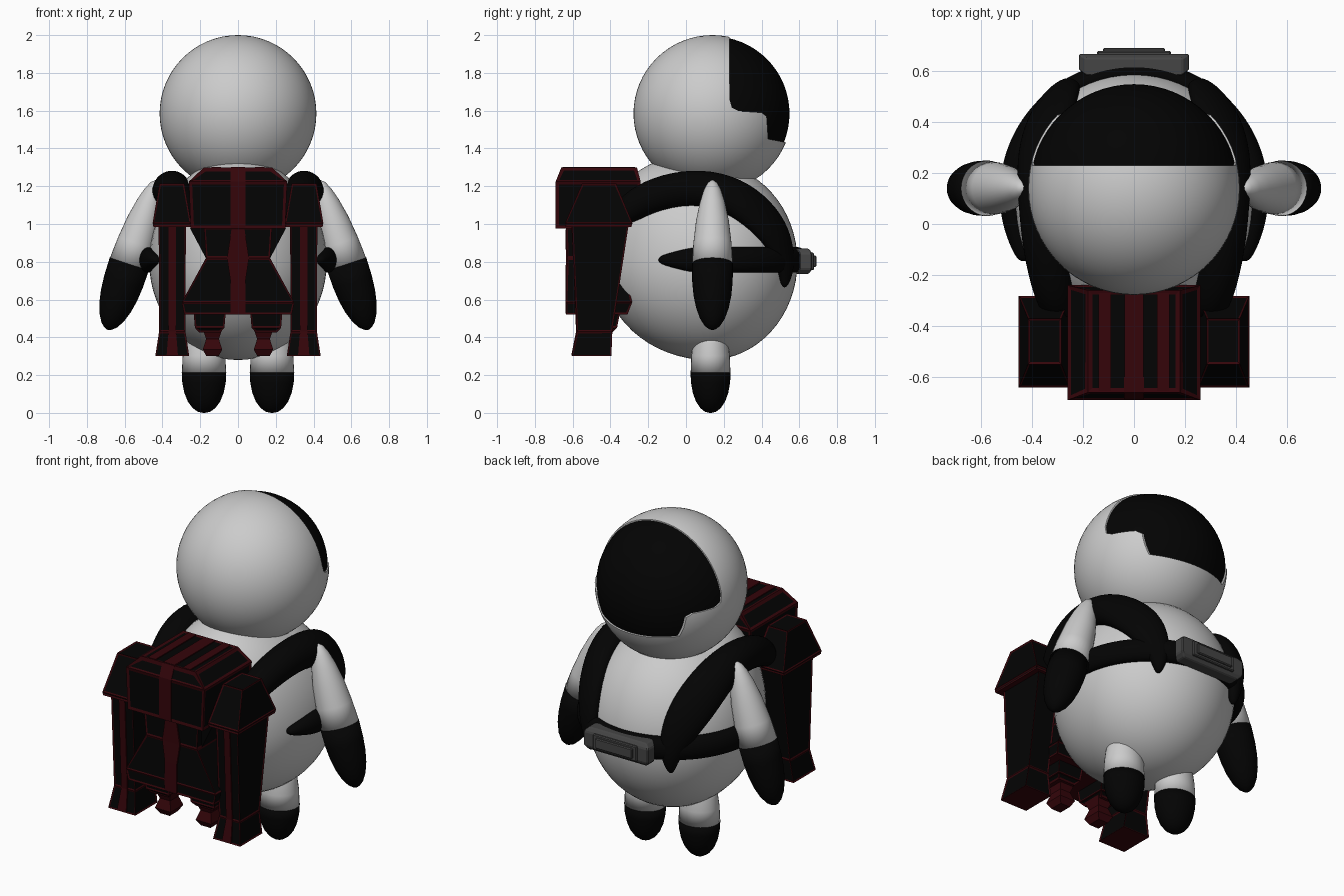
import bpy, bmesh
from math import sin, cos, pi, radians
from mathutils import Vector

if "Cube" in bpy.data.objects:
    bpy.data.objects.remove(bpy.data.objects["Cube"])


def material(name, rgb):
    m = bpy.data.materials.new(name)
    m.diffuse_color = (*rgb, 1)
    m.use_nodes = True
    m.node_tree.nodes["Principled BSDF"].inputs["Base Color"].default_value = m.diffuse_color
    return m


BLACK = material("black", (0.001, 0.001, 0.001))
RED = material("dark_red", (0.035, 0.0015, 0.003))
GREY = material("dark_grey", (0.06, 0.06, 0.06))
CENTRE = Vector((0, 0.12, 0.80))


def finish(name, bm, mats=(), smooth=False, mirror=False, bevel=0, subsurf=0):
    bmesh.ops.recalc_face_normals(bm, faces=bm.faces)
    me = bpy.data.meshes.new(name)
    bm.to_mesh(me)
    bm.free()
    for m in mats:
        me.materials.append(m)
    ob = bpy.data.objects.new(name, me)
    bpy.context.collection.objects.link(ob)
    if smooth:
        me.shade_smooth()
    if bevel:
        b = ob.modifiers.new("bevel", 'BEVEL')
        b.width, b.segments = bevel, 1
    if subsurf:
        s = ob.modifiers.new("subsurf", 'SUBSURF')
        s.levels = s.render_levels = subsurf
    if mirror:
        ob.modifiers.new("mirror", 'MIRROR')
    return ob


def ball(centre, radii, seg=64):
    bm = bmesh.new()
    bmesh.ops.create_uvsphere(bm, u_segments=seg, v_segments=seg // 2, radius=1)
    for v in bm.verts:
        v.co = Vector([c + r * k for c, r, k in zip(centre, radii, v.co)])
    return bm


def bridge(bm, rings):
    for a, b in zip(rings, rings[1:]):
        n = len(a)
        for i in range(n):
            bm.faces.new((a[i], a[(i + 1) % n], b[(i + 1) % n], b[i]))
    bm.faces.new(rings[0])
    bm.faces.new(rings[-1])


def limb(name, start, end, profile, mats=(), squash=1.0):
    """Round limb: profile of (fraction along the axis, radius)."""
    start, end = Vector(start), Vector(end)
    axis = end - start
    u = Vector((0, 1, 0))
    w = axis.normalized().cross(u).normalized()
    bm = bmesh.new()
    rings = [[bm.verts.new(start + axis * t + u * r * squash * cos(2 * pi * i / 32) + w * r * sin(2 * pi * i / 32))
              for i in range(32)] for t, r in profile]
    bridge(bm, rings)
    return finish(name, bm, mats, True, True)


def strap(name, path, mirror):
    """Padded band over the body: path of (point, half width, half thickness)."""
    bm = bmesh.new()
    pts = [Vector(p) for p, _, _ in path]
    rings = []
    for i, (_, wid, thick) in enumerate(path):
        t = (pts[min(i + 1, len(pts) - 1)] - pts[max(i - 1, 0)]).normalized()
        n = pts[i] - CENTRE
        n = (n - t * n.dot(t)).normalized()
        b = t.cross(n)
        rings.append([bm.verts.new(pts[i] + b * wid * cos(k * pi / 5) + n * thick * sin(k * pi / 5))
                      for k in range(10)])
    bridge(bm, rings)
    return finish(name, bm, [BLACK], True, mirror, subsurf=2)


def loft(name, sections, mats, cx=0, inset=0, mirror=False, bevel=0):
    """Stack of rectangles (z, half width, y front, y back); inset faces become dark panels."""
    bm = bmesh.new()
    rings = [[bm.verts.new(p) for p in ((cx - w, y0, z), (cx + w, y0, z), (cx + w, y1, z), (cx - w, y1, z))]
             for z, w, y0, y1 in sections]
    bridge(bm, rings)
    bmesh.ops.recalc_face_normals(bm, faces=bm.faces)
    if inset:
        bm.normal_update()
        panels = [f for f in bm.faces if f.normal.z > -0.9]
        bmesh.ops.inset_individual(bm, faces=panels, thickness=inset, depth=-0.004)
        for f in panels:
            f.material_index = 1
    return finish(name, bm, mats, False, mirror, bevel)


# Helmet: hollow shell with a stepped opening cut through from side to side
HEAD = (0, 0.14, 1.585)
head = finish("helmet", ball(HEAD, (0.415, 0.418, 0.415)), smooth=True)
shell = head.modifiers.new("shell", 'SOLIDIFY')
shell.thickness, shell.offset = 0.02, -1
bm = bmesh.new()
outline = [(0.23, 2.1), (0.23, 1.66), (0.243, 1.615), (0.28, 1.598), (0.40, 1.59), (0.427, 1.57),
           (0.435, 1.45), (0.70, 1.40), (0.70, 2.1)]
bridge(bm, [[bm.verts.new((x, y, z)) for y, z in outline] for x in (-0.6, 0.6)])
cutter = finish("visor_cutter", bm)
cutter.hide_render = True
cut = head.modifiers.new("opening", 'BOOLEAN')
cut.operation, cut.object, cut.solver = 'DIFFERENCE', cutter, 'EXACT'
bpy.context.view_layer.objects.active = head
head.select_set(True)
for m in ("shell", "opening"):
    bpy.ops.object.modifier_apply(modifier=m)
bpy.ops.object.shade_smooth_by_angle(angle=radians(35))
bpy.data.objects.remove(cutter)

# Visor: slightly smaller sphere behind the opening
bm = ball(HEAD, (0.408,) * 3)
for co, no in (((0, 0.22, 0), (0, 1, 0)), ((0, 0, 1.40), (0, 0, 1))):
    bmesh.ops.bisect_plane(bm, geom=bm.verts[:] + bm.edges[:] + bm.faces[:],
                           plane_co=co, plane_no=no, clear_inner=True)
finish("visor", bm, [BLACK], True)

# Round body, fuller towards the pack and raised behind the neck
bm = ball(CENTRE, (0.47, 0.47, 0.52))
for v in bm.verts:
    if v.co.y < CENTRE.y:
        v.co.y = CENTRE.y + (v.co.y - CENTRE.y) * 1.21
    v.co.z += 0.56 * max(0, 0.14 - v.co.y) * max(0, v.co.z - 0.8)
finish("body", bm, smooth=True)

# Arms with gloves
A, B = (0.43, 0.14, 1.23), (0.69, 0.14, 0.44)
limb("arm", A, B, [(0, 0.008), (0.02, 0.027), (0.07, 0.047), (0.15, 0.067), (0.27, 0.087), (0.42, 0.101), (0.57, 0.108)])
limb("glove", A, B, [(0.56, 0.109), (0.68, 0.107), (0.77, 0.10), (0.85, 0.087), (0.92, 0.067), (0.97, 0.042),
                     (0.993, 0.019), (1, 0.003)], [BLACK])

# Legs with boots
L0, L1 = (0.18, 0.13, 0.42), (0.18, 0.13, 0)
limb("leg", L0, L1, [(0, 0.09), (0.12, 0.104), (0.28, 0.113), (0.49, 0.117)], (), 0.9)
limb("boot", L0, L1, [(0.49, 0.118), (0.62, 0.115), (0.75, 0.104), (0.86, 0.085), (0.94, 0.06), (0.985, 0.033),
                      (1, 0.006)], [BLACK], 0.9)

# Shoulder straps
strap("shoulder_strap", [((0.29, -0.36, 1.03), 0.07, 0.06), ((0.31, -0.27, 1.11), 0.09, 0.09),
                         ((0.34, -0.10, 1.175), 0.10, 0.105), ((0.355, 0.08, 1.195), 0.105, 0.105),
                         ((0.36, 0.25, 1.155), 0.12, 0.095), ((0.335, 0.40, 1.045), 0.13, 0.07),
                         ((0.30, 0.485, 0.93), 0.11, 0.06), ((0.275, 0.52, 0.82), 0.08, 0.05),
                         ((0.265, 0.53, 0.745), 0.05, 0.04), ((0.265, 0.52, 0.66), 0.015, 0.018)], True)

# Waist belt, pointed at both ends
belt = []
for i in range(25):
    a = radians(-28 + 236 * i / 24)
    k = min(1, (min(i, 24 - i) + 0.7) / 2.6)
    stretch = 1.21 if sin(a) < 0 else 1
    belt.append(((0.48 * cos(a), 0.12 + 0.475 * sin(a) * stretch, 0.81), 0.072 * k, 0.022 + 0.03 * k))
strap("belt", belt, False)

# Belt buckle: plate, raised block and rim
loft("buckle_plate", [(0.735, 0.19, 0.58, 0.65), (0.76, 0.215, 0.60, 0.667), (0.845, 0.215, 0.60, 0.667),
                      (0.87, 0.19, 0.58, 0.65)], [GREY], bevel=0.006)
loft("buckle_block", [(0.757, 0.145, 0.64, 0.678), (0.848, 0.145, 0.64, 0.678)], [GREY], bevel=0.005)
loft("buckle_front", [(0.772, 0.122, 0.66, 0.69), (0.833, 0.122, 0.66, 0.69)], [GREY], bevel=0.005)

# Backpack: top flap, black padding, flared lower body
PANEL = [RED, BLACK]
loft("pack_flap", [(0.975, 0.25, -0.69, -0.25), (1.225, 0.26, -0.69, -0.24), (1.30, 0.18, -0.66, -0.26)],
     PANEL, inset=0.024)
loft("pack_padding", [(0.80, 0.16, -0.58, -0.30), (0.98, 0.255, -0.60, -0.28)], [BLACK])
loft("pack_body", [(0.52, 0.285, -0.635, -0.31), (0.585, 0.298, -0.637, -0.285), (0.82, 0.17, -0.63, -0.34),
                   (0.98, 0.18, -0.635, -0.30)], PANEL, inset=0.013)
# Red stripes over the flap and down the front
for i, (x, w) in enumerate(((0, 0.037), (-0.115, 0.025), (0.115, 0.025))):
    loft(f"flap_stripe_{i}", [(1.26, w, -0.655, -0.27), (1.302, w, -0.655, -0.27)], [RED], cx=x)
loft("flap_front_stripe", [(0.978, 0.04, -0.69, -0.6), (1.225, 0.04, -0.69, -0.6), (1.30, 0.04, -0.66, -0.6)], [RED])
loft("body_stripe", [(0.525, 0.04, -0.638, -0.5), (0.70, 0.04, -0.638, -0.5), (0.82, 0.058, -0.636, -0.5),
                     (0.97, 0.035, -0.638, -0.5)], [RED])

# Side columns with sloped caps and flared feet
loft("column", [(0.30, 0.09, -0.605, -0.395), (0.43, 0.07, -0.578, -0.39), (1.02, 0.072, -0.605, -0.30)],
     PANEL, cx=0.348, inset=0.011, mirror=True)
loft("column_stripe", [(0.305, 0.03, -0.607, -0.45), (0.43, 0.02, -0.582, -0.45), (1.0, 0.02, -0.607, -0.45)],
     [RED], cx=0.348, mirror=True)
loft("column_cap", [(0.985, 0.098, -0.638, -0.29), (1.005, 0.102, -0.64, -0.283), (1.215, 0.066, -0.55, -0.37)],
     PANEL, cx=0.35, inset=0.012, mirror=True)

# Thruster nozzles under the pack
loft("nozzle_mount", [(0.425, 0.055, -0.53, -0.39), (0.45, 0.078, -0.55, -0.365), (0.53, 0.085, -0.56, -0.35)],
     PANEL, cx=0.15, inset=0.012, mirror=True)
loft("nozzle", [(0.30, 0.032, -0.50, -0.42), (0.335, 0.052, -0.52, -0.40), (0.39, 0.034, -0.50, -0.42),
                (0.44, 0.05, -0.52, -0.40)], [RED], cx=0.135, mirror=True)
